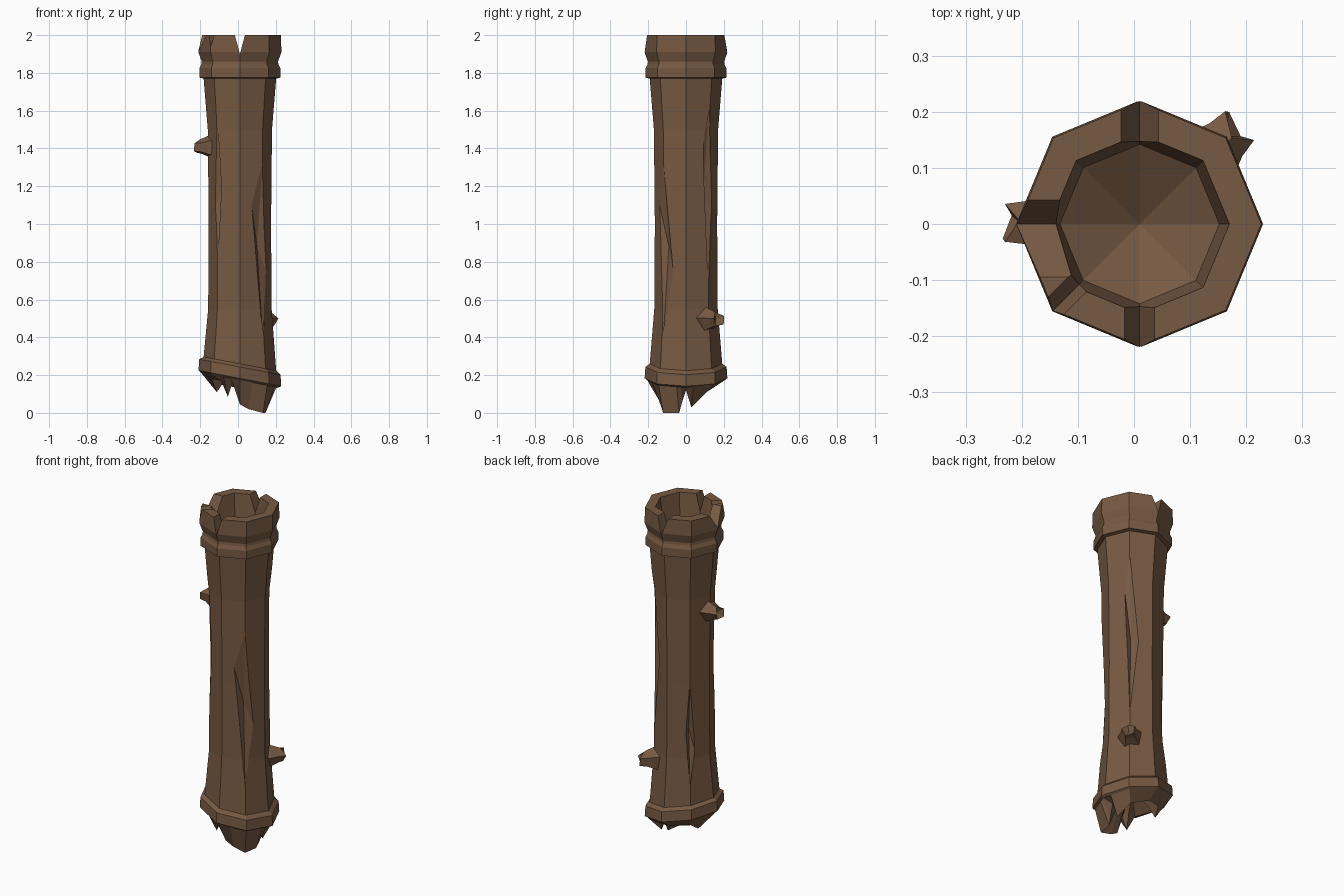
import bpy, bmesh, math
from mathutils import Vector

if "Cube" in bpy.data.objects:
    bpy.data.objects.remove(bpy.data.objects["Cube"])

CX = 0.01
bark = bpy.data.materials.new("bark brown")
bark.diffuse_color = (0.185, 0.102, 0.056, 1)
bark.use_nodes = True
bark.node_tree.nodes["Principled BSDF"].inputs["Base Color"].default_value = bark.diffuse_color


def polar(deg, r, z, t=0.0):
    """Point at a radius and angle round the log axis, shifted sideways by t."""
    a = math.radians(deg)
    return Vector((CX + r * math.cos(a) - t * math.sin(a),
                   r * math.sin(a) + t * math.cos(a), z))


def octagon(deg):
    """Radius factor of a unit octagon with corners at multiples of 45."""
    return math.cos(math.pi / 8) / math.cos(math.radians(deg % 45 - 22.5))


def finish(name, bm):
    bmesh.ops.recalc_face_normals(bm, faces=bm.faces)
    me = bpy.data.meshes.new(name)
    bm.to_mesh(me)
    bm.free()
    me.materials.append(bark)
    ob = bpy.data.objects.new(name, me)
    bpy.context.collection.objects.link(ob)
    return ob


def skin(name, rings, start, end):
    """Closed skin through rings, ending in a centre point at both ends."""
    bm = bmesh.new()
    rows = [[bm.verts.new(p) for p in ring] for ring in rings]
    n = len(rows[0])
    for lo, hi in zip(rows, rows[1:]):
        for i in range(n):
            j = (i + 1) % n
            bm.faces.new((lo[i], lo[j], hi[j], hi[i]))
    for row, tip in ((rows[0], start), (rows[-1], end)):
        c = bm.verts.new(tip)
        for i in range(n):
            bm.faces.new((row[i], row[(i + 1) % n], c))
    return finish(name, bm)


def hull(name, pts):
    bm = bmesh.new()
    for p in pts:
        bm.verts.new(p)
    bmesh.ops.convex_hull(bm, input=bm.verts)
    ob = finish(name, bm)
    ob.hide_render = True
    return ob


# Splintered lower end: angle, radius, height
splinters = [(0, .14, .12), (12, .135, .03), (45, .13, .10), (90, .14, .13),
             (135, .14, .15), (160, .13, .11), (180, .15, .18), (225, .14, .17),
             (243, .14, .085), (254, .14, .16), (270, .13, .045), (290, .135, .02),
             (315, .172, 0), (345, .14, 0), (352, .14, .06)]
angles = [s[0] for s in splinters]


def ring(r, z, tilt=0.0):
    out = []
    for a in angles:
        p = polar(a, r * octagon(a), z)
        p.z -= tilt * p.x
        out.append(p)
    return out


# Log body: hollow foot, tilted lower band, shaft, upper band, rim and bowl
rings = [[polar(a, r * .72, z * .5 + .11) for a, r, z in splinters],
         [polar(a, r, z) for a, r, z in splinters],
         ring(.205, .175, .19), ring(.219, .185, .19), ring(.215, .245, .19),
         ring(.192, .262, .19), ring(.168, .55), ring(.165, 1.0), ring(.17, 1.5),
         ring(.192, 1.77), ring(.214, 1.775), ring(.214, 1.825),
         ring(.204, 1.845), ring(.202, 1.86), ring(.22, 1.91), ring(.217, 2.0),
         ring(.16, 2.0), ring(.142, 1.86)]
log = skin("log_body", rings, (CX, 0, .26), (CX, 0, 1.77))

cutters = []
# Long cracks along the corners: angle, bottom, top, heights of the two side points, widths
for a, z0, z1, zl, zr, wl, wr in [(315, .38, 1.38, 1.1, .75, .055, .05),
                                  (45, .6, 1.66, 1.43, 1.1, .03, .045),
                                  (225, .75, 1.6, 1.1, 1.2, .03, .02),
                                  (135, .36, 1.08, .7, .6, .02, .03)]:
    zm = (z0 + z1) / 2
    cutters.append(hull("crack_cutter", [
        polar(a, .172, z0), polar(a, .174, z1),
        polar(a, .165 - .4 * wl, zl, -wl), polar(a, .165 - .4 * wr, zr, wr),
        polar(a, .128, zm), polar(a, .23, zm)]))
# Rim notches: angle, two side edges at the top, lowest height
for a, t0, t1, zb in [(270, -.028, .028, 1.9), (90, -.035, .035, 1.9),
                      (180, -.045, .10, 1.915), (225, -.025, .02, 1.94)]:
    cutters.append(hull("notch_cutter", [
        polar(a, r, z, t) for r in (.1, .32)
        for z, t in ((2.005, t0), (2.005, t1), (2.1, t0), (2.1, t1), (zb, 0))]))

for c in cutters:
    m = log.modifiers.new("cut", 'BOOLEAN')
    m.operation = 'DIFFERENCE'
    m.solver = 'EXACT'
    m.object = c
deps = bpy.context.evaluated_depsgraph_get()
cut_mesh = bpy.data.meshes.new_from_object(log.evaluated_get(deps))
log.modifiers.clear()
log.data = cut_mesh
for c in cutters:
    bpy.data.objects.remove(c)
for p in log.data.polygons:
    p.use_smooth = False


# Broken branch stubs: wide base, narrower neck, jagged end with a dent
def stub(name, deg, z, size, reach):
    jag = (0, -.025, 0, -.012, .004)

    def loop(rad, dist, jagged=0):
        return [polar(deg, dist + jagged * jag[i],
                      z + rad * math.sin(i * 1.2566 + .5),
                      rad * math.cos(i * 1.2566 + .5)) for i in range(5)]
    return skin(name, [loop(size * 1.1, .12), loop(size, .165),
                       loop(size * .68, reach - .035), loop(size * .6, reach, 1)],
                polar(deg, .1, z), polar(deg, reach - .03, z))


stub("branch_stub_low", 45, .495, .065, .25)
stub("branch_stub_high", 180, 1.41, .06, .24)
